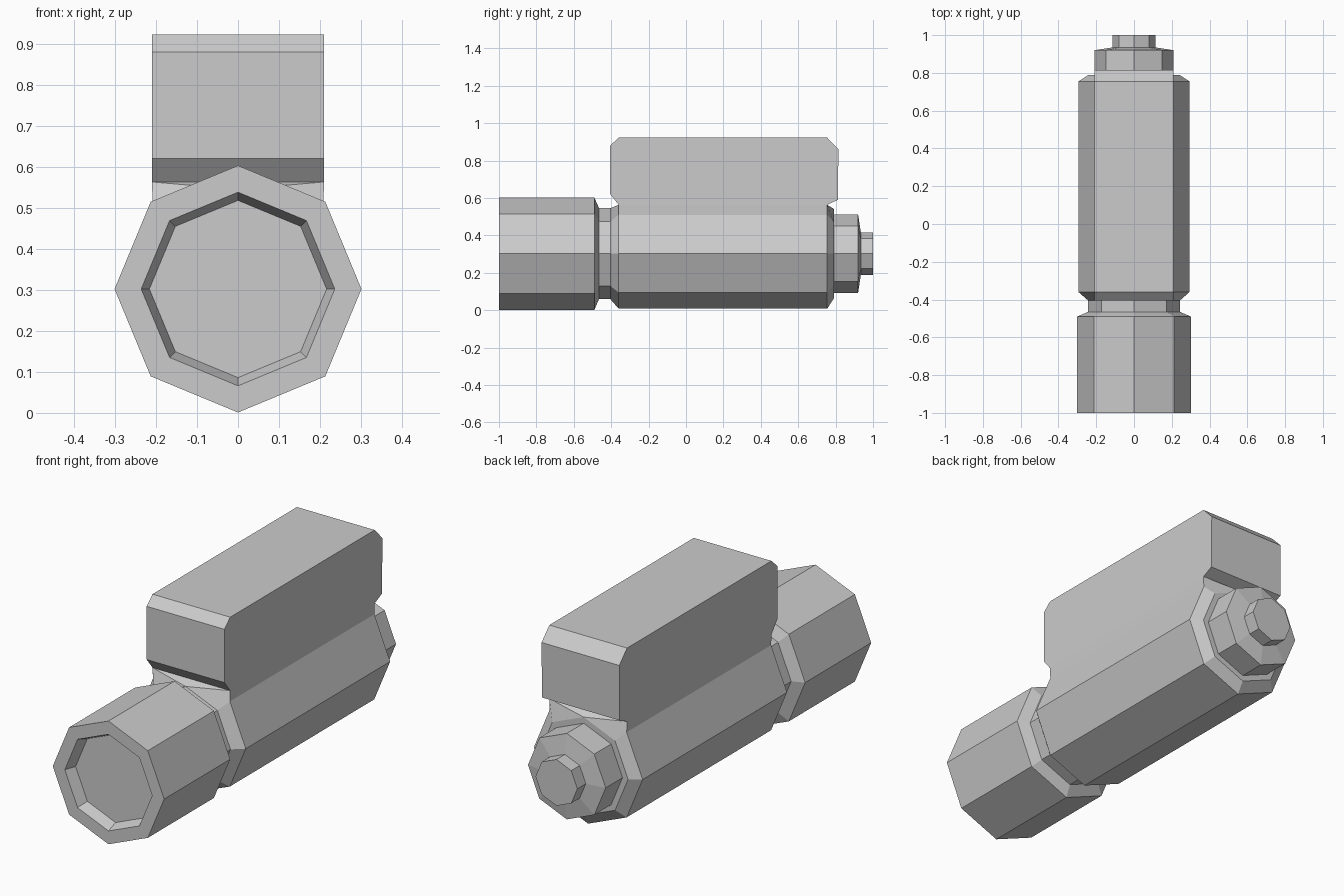
import bpy, bmesh, math

if "Cube" in bpy.data.objects:
    bpy.data.objects.remove(bpy.data.objects["Cube"])

CZ = 0.302   # height of the long axis
HALF = 0.21  # half width of the upper housing


def octagon(bm, r, y, split_z=None):
    """Ring of 9 corners; the top corner is doubled so it can be split wide."""
    pts = [(r * math.sin(i * math.pi / 4), CZ + r * math.cos(i * math.pi / 4))
           for i in range(1, 8)]
    tops = [(-HALF, split_z), (HALF, split_z)] if split_z else [(0, CZ + r)] * 2
    return [bm.verts.new((x, y, z)) for x, z in pts + tops]


def loft(bm, rings):
    for a, b in zip(rings, rings[1:]):
        for i in range(len(a)):
            j = (i + 1) % len(a)
            bm.faces.new((a[i], a[j], b[j], b[i]))


def finish(bm, name):
    bmesh.ops.remove_doubles(bm, verts=bm.verts[:], dist=0.001)
    bmesh.ops.recalc_face_normals(bm, faces=bm.faces[:])
    mesh = bpy.data.meshes.new(name)
    bm.to_mesh(mesh)
    bm.free()
    obj = bpy.data.objects.new(name, mesh)
    bpy.context.collection.objects.link(obj)
    return obj


def turned(name, profile, cap):
    """Eight-sided turned part from (radius, y) pairs; one end ring is capped."""
    bm = bmesh.new()
    rings = [octagon(bm, r, y) for r, y in profile]
    loft(bm, rings)
    bm.faces.new(rings[cap][:8])
    return finish(bm, name)


# Front barrel with shallow lens recess and neck
turned("front_barrel", [(0.216, -0.945), (0.236, -1.0), (0.301, -1.0), (0.301, -0.49),
                        (0.243, -0.465), (0.243, -0.405)], 0)

# Rear cap with small end button
turned("rear_cap", [(0.24, 0.79), (0.21, 0.79), (0.21, 0.92), (0.113, 0.935),
                    (0.113, 1.0)], -1)

# Main tube, its top opened out to carry the housing
bm = bmesh.new()
loft(bm, [octagon(bm, 0.243, -0.405), octagon(bm, 0.294, -0.36, 0.563),
          octagon(bm, 0.294, 0.755, 0.563), octagon(bm, 0.24, 0.79)])

# Upper housing: side profile extruded across x
profile = [(-0.36, 0.563), (-0.405, 0.62), (-0.405, 0.88), (-0.36, 0.922),
           (0.755, 0.922), (0.815, 0.86), (0.812, 0.59), (0.755, 0.563)]
left, right = [[bm.verts.new((s * HALF, y, z)) for y, z in profile] for s in (-1, 1)]
loft(bm, [left, right])
bm.faces.new(left)
bm.faces.new(right)

# Remove the hidden faces where tube and housing meet
inner = [f for f in bm.faces if all(abs(v.co.z - 0.563) < 0.001 for v in f.verts)]
bmesh.ops.delete(bm, geom=inner, context='FACES')
finish(bm, "main_housing")
